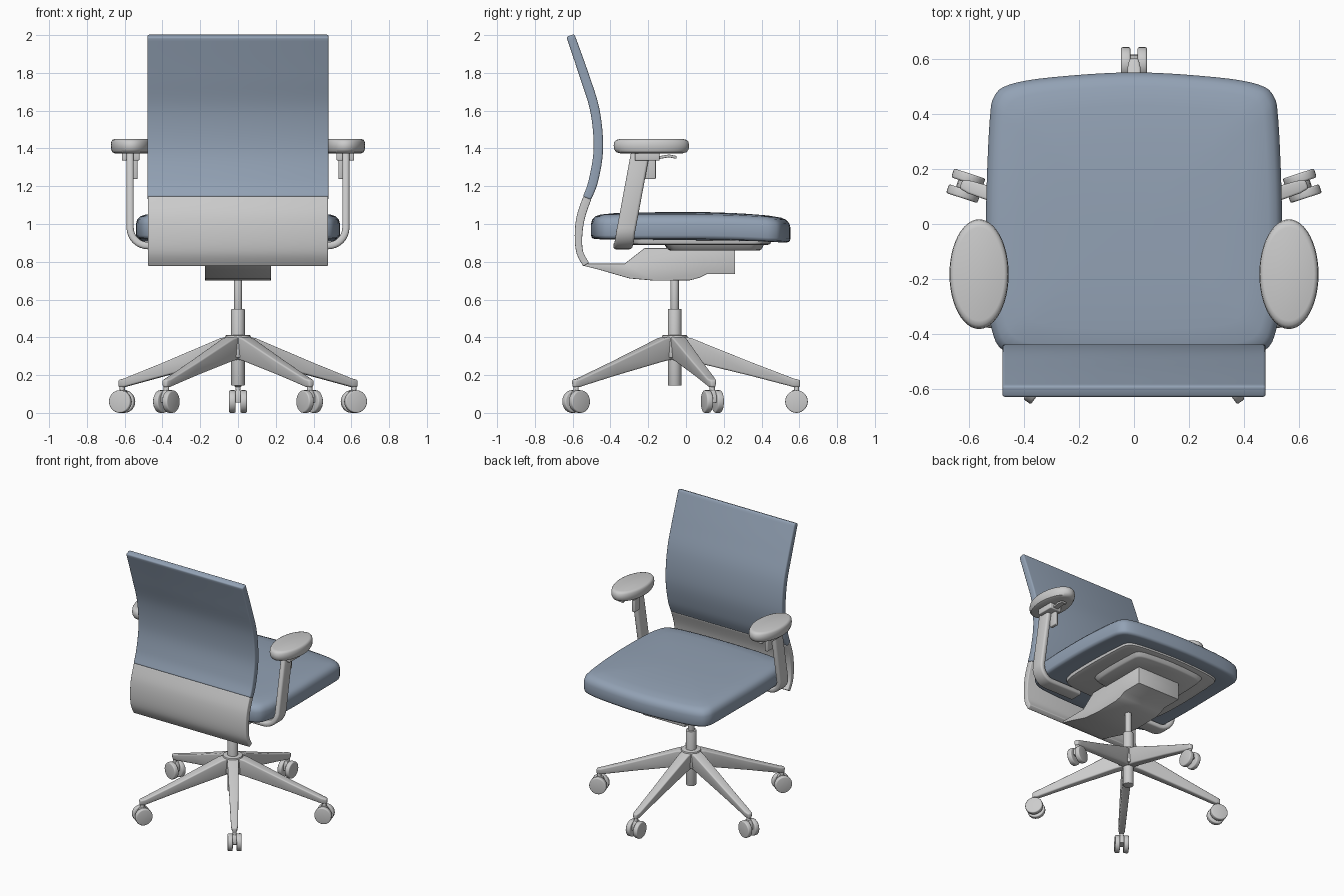
import bpy, bmesh, math
from mathutils import Vector, Matrix

if "Cube" in bpy.data.objects:
    bpy.data.objects.remove(bpy.data.objects["Cube"])

BASE_Y = -0.06
blue = bpy.data.materials.new("blue_fabric")
blue.diffuse_color = (0.29, 0.36, 0.46, 1)
blue.use_nodes = True
blue.node_tree.nodes["Principled BSDF"].inputs["Base Color"].default_value = blue.diffuse_color


def finish(name, verts, faces, bevel=0, segs=3, mirror=False, mat=None, angle=40):
    me = bpy.data.meshes.new(name)
    me.from_pydata([tuple(v) for v in verts], [], faces)
    bm = bmesh.new()
    bm.from_mesh(me)
    bmesh.ops.recalc_face_normals(bm, faces=bm.faces)
    bm.to_mesh(me)
    bm.free()
    ob = bpy.data.objects.new(name, me)
    bpy.context.collection.objects.link(ob)
    bpy.ops.object.select_all(action='DESELECT')
    bpy.context.view_layer.objects.active = ob
    ob.select_set(True)
    if mat:
        me.materials.append(mat)
    if bevel:
        m = ob.modifiers.new("Bevel", 'BEVEL')
        m.width, m.segments, m.limit_method = bevel, segs, 'ANGLE'
        m.angle_limit = math.radians(40)
        bpy.ops.object.modifier_apply(modifier="Bevel")
    if mirror:
        ob.modifiers.new("Mirror", 'MIRROR').use_mirror_merge = False
        bpy.ops.object.modifier_apply(modifier="Mirror")
    bpy.ops.object.shade_smooth_by_angle(angle=math.radians(angle))
    return ob


def loft(name, rings, **kw):
    """Skin closed rings of equal length and cap both ends."""
    n = len(rings[0])
    verts = [v for r in rings for v in r]
    faces = [(i * n + j, i * n + (j + 1) % n, (i + 1) * n + (j + 1) % n, (i + 1) * n + j)
             for i in range(len(rings) - 1) for j in range(n)]
    faces += [tuple(range(n)), tuple(range(len(verts) - n, len(verts)))]
    return finish(name, verts, faces, **kw)


def spline(pts, steps=6, closed=False):
    """Catmull-Rom samples through the points."""
    p = [Vector(q) for q in pts]
    n, out = len(p), []
    get = (lambda i: p[i % n]) if closed else (lambda i: p[max(0, min(n - 1, i))])
    for i in range(n if closed else n - 1):
        a, b, c, d = (get(i + k) for k in (-1, 0, 1, 2))
        for s in range(steps):
            t = s / steps
            out.append(0.5 * (2 * b + (c - a) * t + (2 * a - 5 * b + 4 * c - d) * t * t
                              + (3 * b - a - 3 * c + d) * t ** 3))
    return out if closed else out + [p[-1]]


def sheet(name, pts, half, **kw):
    """Curved panel: (y, z, thickness) centreline, extruded in x."""
    c = spline(pts)
    rings = []
    for i, p in enumerate(c):
        t = c[min(i + 1, len(c) - 1)] - c[max(i - 1, 0)]
        n = Vector((-t.y, t.x)).normalized() * p.z / 2
        a, b = p.xy + n, p.xy - n
        rings.append([(-half, a.x, a.y), (half, a.x, a.y), (half, b.x, b.y), (-half, b.x, b.y)])
    return loft(name, rings, **kw)


def cylinder(name, r, z0, z1, x=0, y=BASE_Y, bevel=0.004):
    ring = [(r * math.cos(k * math.pi / 16), r * math.sin(k * math.pi / 16)) for k in range(32)]
    return loft(name, [[(x + a, y + b, z) for a, b in ring] for z in (z0, z1)], bevel=bevel, segs=2)


def box(name, x0, x1, y0, y1, z0, z1, bevel=0.006, **kw):
    r = [(x0, y0), (x1, y0), (x1, y1), (x0, y1)]
    return loft(name, [[(a, b, z) for a, b in r] for z in (z0, z1)], bevel=bevel, **kw)


# Backrest: fabric panel above, grey shell below
sheet("backrest", [(-0.612, 1.998, 0.045), (-0.54, 1.79, 0.05), (-0.482, 1.6, 0.05),
                   (-0.464, 1.4, 0.05), (-0.49, 1.23, 0.05), (-0.525, 1.135, 0.045)],
      0.48, bevel=0.015, mat=blue)
sheet("back_shell", [(-0.522, 1.14, 0.045), (-0.556, 1.04, 0.045), (-0.569, 0.94, 0.04),
                     (-0.562, 0.85, 0.036), (-0.528, 0.785, 0.036)], 0.477, bevel=0.006)

# Seat cushion from a rounded plan outline
right = [(0.0, 0.553), (0.3, 0.535), (0.455, 0.508), (0.51, 0.465), (0.526, 0.38), (0.537, 0.15),
         (0.54, -0.05), (0.535, -0.25), (0.52, -0.38), (0.47, -0.465), (0.3, -0.495), (0.0, -0.503)]
outline = spline(right + [(-x, y) for x, y in right[-2:0:-1]], 4, True)


def plan(z, inset, sx=1.0, sy=1.0, cy=0.025, droop=0.02):
    kx, ky = sx * (1 - inset / 0.54), sy * (1 - inset / 0.53)
    ring = []
    for p in outline:
        y = (p.y - 0.025) * ky
        ring.append((p.x * kx, y + cy, z - droop * max(0, y / 0.53) ** 2))
    return ring


loft("seat", [plan(z, i) for z, i in
              ((0.918, 0.09), (0.92, 0.02), (0.926, 0.005), (0.94, 0), (1.0, 0), (1.022, 0.006),
               (1.04, 0.022), (1.05, 0.05), (1.057, 0.12), (1.061, 0.25), (1.063, 0.4), (1.063, 0.5))],
     mat=blue, angle=60)

# Under-seat tray and slide plate
loft("seat_tray", [plan(z, i, 0.76, 0.71, 0.075, 0) for z, i in
                   ((0.888, 0.03), (0.895, 0.005), (0.905, 0), (0.928, 0))])
loft("slide_plate", [plan(z, i, 0.56, 0.5, 0.15, 0) for z, i in
                     ((0.86, 0.05), (0.866, 0.03), (0.892, 0))])

# Tilt mechanism reaching back to the shell
prof = [(-0.53, 0.79), (-0.325, 0.79), (-0.22, 0.872), (0.05, 0.872), (0.26, 0.865), (0.26, 0.735),
        (0.11, 0.735), (0.07, 0.715), (0.02, 0.702), (-0.166, 0.70), (-0.3, 0.712), (-0.456, 0.757),
        (-0.54, 0.778)]
loft("tilt_mechanism", [[(x, y, z) for y, z in prof] for x in (-0.175, 0.175)], bevel=0.004, segs=2)

# Arm supports: flat bar swept down, round the bend and under the seat
path = [(0.571, -0.24, 1.385), (0.571, -0.315, 0.98)]
for k in range(1, 9):
    a = k / 8 * math.pi / 2
    path.append((0.476 + 0.095 * math.cos(a), -0.317 - 0.018 * k / 8, 0.98 - 0.095 * math.sin(a)))
path.append((0.22, -0.335, 0.885))
rings = []
for i, p in enumerate(path):
    t = Vector(path[min(i + 1, len(path) - 1)]) - Vector(path[max(i - 1, 0)])
    n = Vector((-t.z, 0, t.x)).normalized() * 0.019
    w = Vector((0, 0.05, 0))
    p = Vector(p)
    rings.append([p + n + w, p + n - w, p - n - w, p - n + w])
loft("arm_support", rings, bevel=0.014, mirror=True)

# Arm pads with bracket, guide and lever
pad = [(1.374, 0.82), (1.38, 0.93), (1.395, 0.985), (1.415, 1), (1.435, 0.98), (1.445, 0.93), (1.449, 0.85)]
loft("arm_pad", [[(0.565 + 0.108 * s * math.cos(k * math.pi / 24),
                   -0.183 + 0.2 * s * math.sin(k * math.pi / 24), z) for k in range(48)]
                 for z, s in pad], mirror=True)
box("arm_bracket", 0.522, 0.615, -0.27, -0.14, 1.335, 1.385, mirror=True)
box("arm_guide", 0.532, 0.558, -0.22, -0.16, 1.237, 1.38, mirror=True)
sheet_lever = [(0.55, -0.2, 1.335), (0.59, -0.2, 1.335), (0.59, -0.2, 1.35), (0.55, -0.2, 1.35)]
loft("arm_lever", [sheet_lever, [(x, -0.09, z + 0.018) for x, y, z in sheet_lever],
                   [(x, -0.05, z + 0.01) for x, y, z in sheet_lever]], bevel=0.003, mirror=True)

# Gas lift column and hub
cylinder("lift_rod", 0.022, 0.5, 0.72)
cylinder("lift_sleeve", 0.036, 0.145, 0.55)
cylinder("base_hub", 0.068, 0.29, 0.412, bevel=0.008)

# Five-star base with twin-wheel casters
for i in range(5):
    M = Matrix.Translation((0, BASE_Y, 0)) @ Matrix.Rotation(math.radians(90 + 72 * i), 4, 'Z')
    rings = []
    for r, w, top, bot in ((0.02, 0.04, 0.41, 0.285), (0.09, 0.039, 0.395, 0.272),
                           (0.4, 0.031, 0.27, 0.197), (0.63, 0.025, 0.182, 0.137), (0.664, 0.017, 0.174, 0.136)):
        rings.append([M @ Vector(v) for v in ((r, -w * 0.75, bot), (r, w * 0.75, bot), (r, w, top), (r, -w, top))])
    loft(f"base_leg_{i}", rings, bevel=0.009)
    c = M @ Vector((0.645, 0, 0))
    cylinder(f"caster_stem_{i}", 0.014, 0.06, 0.15, c.x, c.y, 0.002)
    hood = [(0.612, 0.055), (0.678, 0.055), (0.674, 0.095), (0.655, 0.122), (0.625, 0.122), (0.613, 0.095)]
    loft(f"caster_body_{i}", [[M @ Vector((r, w, z)) for r, z in hood] for w in (-0.014, 0.014)], bevel=0.003)
    for s in (-1, 1):
        loft(f"caster_wheel_{i}_{'l' if s < 0 else 'r'}",
             [[M @ Vector((0.645 + 0.06 * math.cos(k * math.pi / 14), s * w,
                           0.06 + 0.06 * math.sin(k * math.pi / 14))) for k in range(28)]
              for w in (0.013, 0.047)], bevel=0.007)
